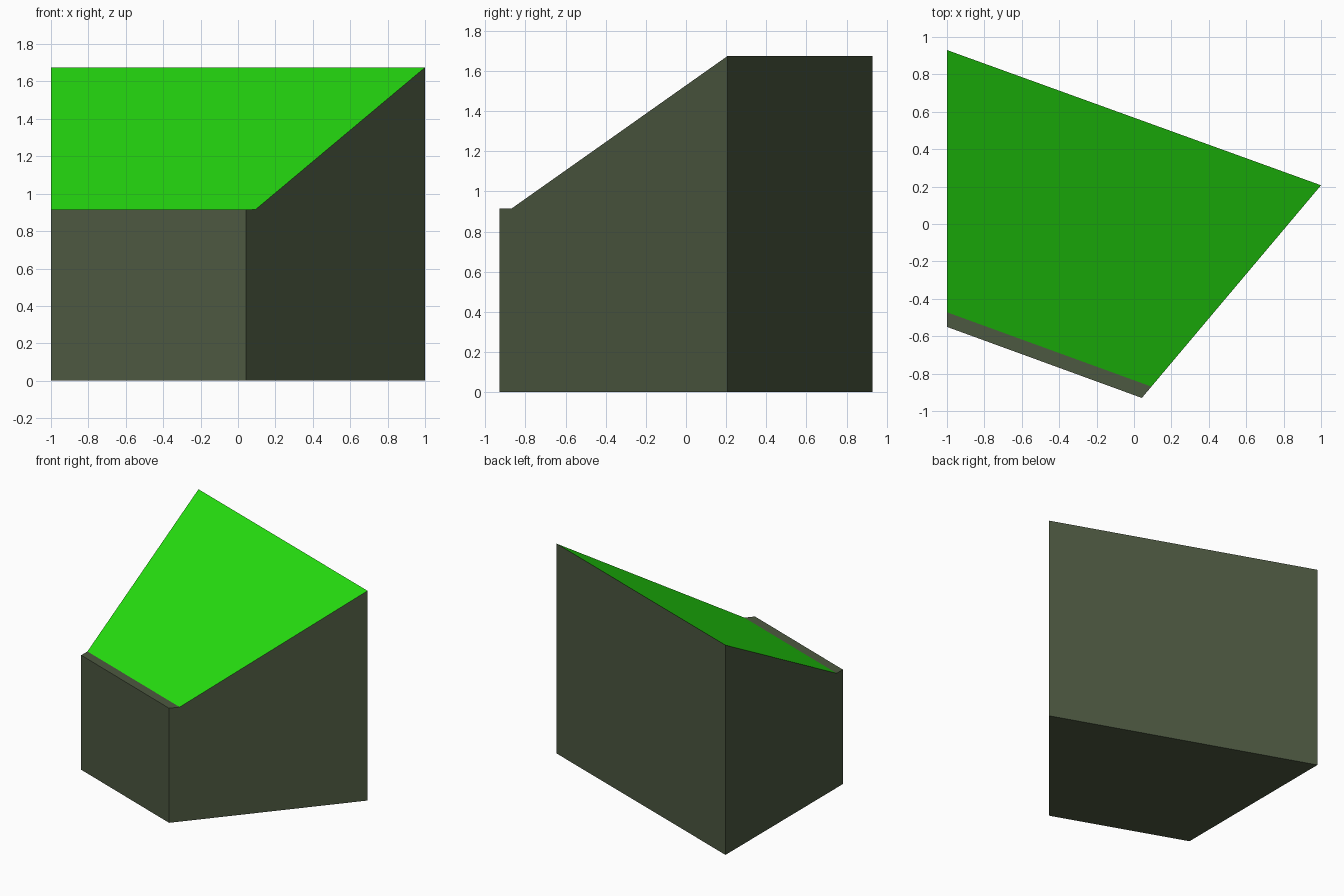
import bpy, bmesh
from mathutils import Vector

if "Cube" in bpy.data.objects:
    bpy.data.objects.remove(bpy.data.objects["Cube"])


def material(name, rgb):
    m = bpy.data.materials.new(name)
    m.diffuse_color = (*rgb, 1.0)
    m.use_nodes = True
    m.node_tree.nodes["Principled BSDF"].inputs["Base Color"].default_value = m.diffuse_color
    return m


grey = material("grey_green_stone", (0.073, 0.098, 0.052))
green = material("bright_green", (0.019, 0.72, 0.005))

# Footprint, counter-clockwise: back left, front left, front tip, right tip
footprint = [(-1, 0.93), (-1, -0.55), (0.042, -0.93), (1, 0.207)]
LOW, HIGH = 0.915, 1.675

# Block: footprint extruded to full height
bm = bmesh.new()
base = bm.faces.new([bm.verts.new((x, y, 0)) for x, y in footprint])
ext = bmesh.ops.extrude_face_region(bm, geom=[base], use_keep_orig=True)
bmesh.ops.translate(bm, vec=(0, 0, HIGH),
                    verts=[v for v in ext["geom"] if isinstance(v, bmesh.types.BMVert)])

# Split the top along the narrow ledge, then drop the front part to ledge height
a, b = Vector((-1, -0.472, 0)), Vector((0.092, -0.869, 0))
along = b - a
normal = Vector((-along.y, along.x, 0)).normalized()
top = [f for f in bm.faces if all(v.co.z > 1 for v in f.verts)]
edges = {e for f in top for e in f.edges}
verts = {v for f in top for v in f.verts}
bmesh.ops.bisect_plane(bm, geom=top + list(edges) + list(verts),
                       plane_co=a, plane_no=normal)
for v in bm.verts:
    if v.co.z > 1 and (v.co - a).dot(normal) < 0.05:
        v.co.z = LOW
bmesh.ops.recalc_face_normals(bm, faces=bm.faces[:])

# Sloping face is green, everything else grey
for f in bm.faces:
    f.normal_update()
    f.material_index = 1 if 0.2 < f.normal.z < 0.98 else 0

mesh = bpy.data.meshes.new("sloped_block")
bm.to_mesh(mesh)
bm.free()
mesh.materials.append(grey)
mesh.materials.append(green)
bpy.context.collection.objects.link(bpy.data.objects.new("sloped_block", mesh))
